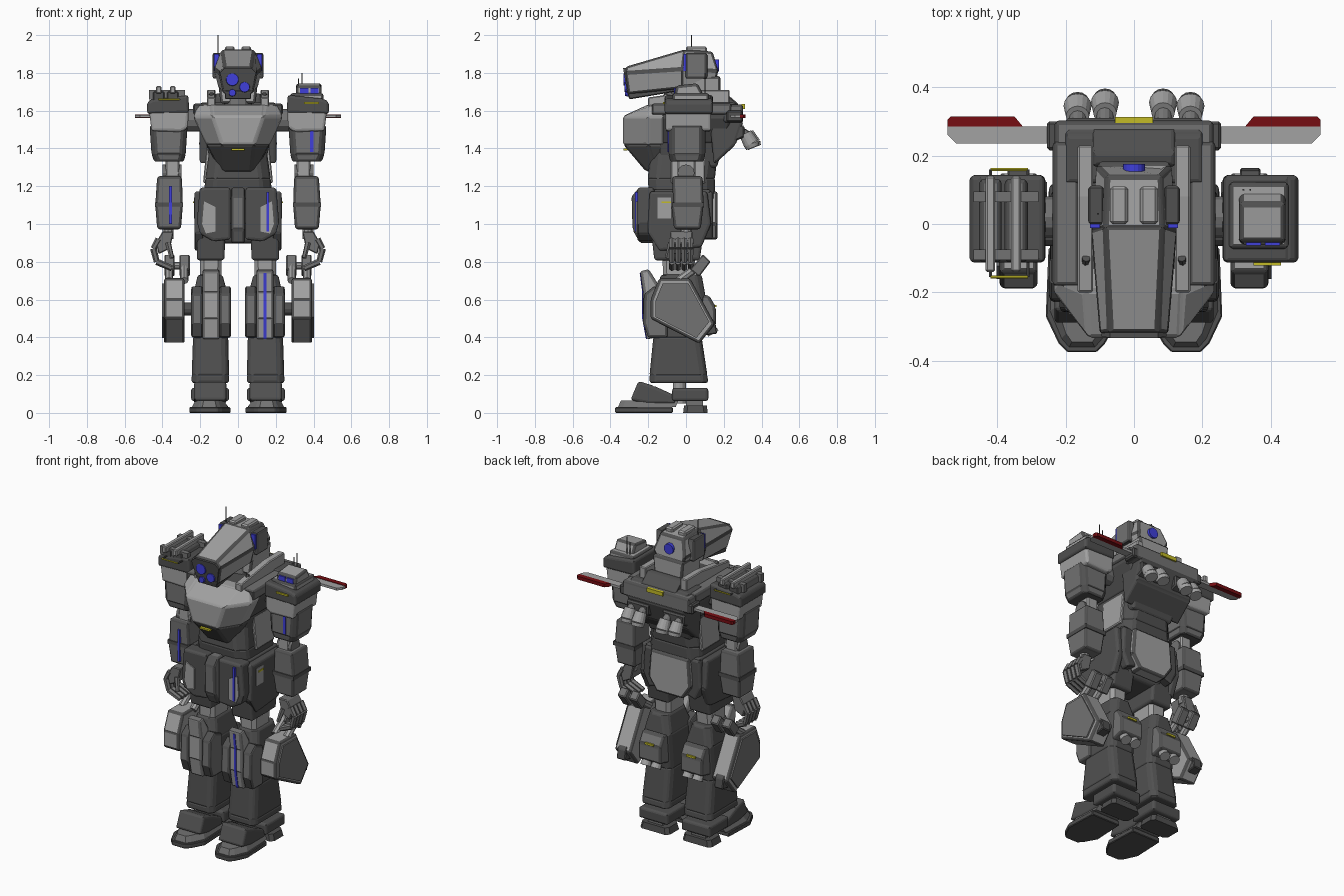
import bpy, bmesh
from mathutils import Vector, Matrix

def paint(name, *rgb):
    m = bpy.data.materials.new(name)
    m.diffuse_color = (*rgb, 1)
    return m

DARK, MID, LIGHT = (paint(n, v, v, v) for n, v in (("dark_grey", .08), ("mid_grey", .17), ("light_grey", .36)))
BLUE = paint("blue_sensor", .05, .05, .7)
RED = paint("red_trim", .18, .004, .006)
YELLOW = paint("yellow_mark", .55, .5, .02)

def finish(bm, name, sym=False, mat=DARK, pm=None, bevel=0.0, panel=0.0):
    """Chamfer the edges, raise panels (colour pm) on large faces, optionally mirror in x."""
    bmesh.ops.recalc_face_normals(bm, faces=bm.faces)
    if bevel:
        sharp = [e for e in bm.edges if e.calc_face_angle(0) > 0.45]
        bmesh.ops.bevel(bm, geom=sharp, offset=bevel, segments=1, affect='EDGES', clamp_overlap=True)
    if panel:
        big = [f for f in bm.faces if f.calc_area() > 0.004
               and min(e.calc_length() for e in f.edges) > 2.5 * panel]
        if big:
            bmesh.ops.inset_individual(bm, faces=big, thickness=panel, depth=0.003)
        for f in big:
            f.material_index = 1
    me = bpy.data.meshes.new(name)
    bm.to_mesh(me)
    bm.free()
    me.materials.append(mat)
    me.materials.append(pm or mat)
    todo = [(name + "_left" if sym else name, me)]
    if sym:
        other = me.copy()
        other.transform(Matrix.Scale(-1, 4, (1, 0, 0)))
        other.flip_normals()
        todo.append((name + "_right", other))
    for n, mesh in todo:
        bpy.context.collection.objects.link(bpy.data.objects.new(n, mesh))

def loft(name, rings, **k):
    bm = bmesh.new()
    vs = [[bm.verts.new(p) for p in r] for r in rings]
    n = len(vs[0])
    bm.faces.new(vs[0])
    bm.faces.new(vs[-1])
    for a, b in zip(vs, vs[1:]):
        for i in range(n):
            bm.faces.new((a[i], a[(i + 1) % n], b[(i + 1) % n], b[i]))
    finish(bm, name, **k)

def stack(name, secs, c=0.0, **k):
    """Rectangles (z, x0, x1, y0, y1) stacked upwards, corners cut by c."""
    rings = []
    for z, x0, x1, y0, y1 in secs:
        r = [(x0, y0), (x1, y0), (x1, y1), (x0, y1)]
        if c:
            r = [(x0 + c, y0), (x1 - c, y0), (x1, y0 + c), (x1, y1 - c),
                 (x1 - c, y1), (x0 + c, y1), (x0, y1 - c), (x0, y0 + c)]
        rings.append([(x, y, z) for x, y in r])
    loft(name, rings, **k)

def box(name, x0, x1, y0, y1, z0, z1, **k):
    stack(name, [(z0, x0, x1, y0, y1), (z1, x0, x1, y0, y1)], **k)

def side(name, pts, x0, x1, **k):
    """Side profile in (y, z) extruded along x."""
    loft(name, [[(x, y, z) for y, z in pts] for x in (x0, x1)], **k)

def front(name, pts, y0, y1, **k):
    """Front profile in (x, z) extruded along y."""
    loft(name, [[(x, y, z) for x, z in pts] for y in (y0, y1)], **k)

def cyl(name, a, b, r, r2=None, n=12, **k):
    a, b = Vector(a), Vector(b)
    rot = (b - a).to_track_quat('Z', 'Y').to_matrix().to_4x4()
    bm = bmesh.new()
    bmesh.ops.create_cone(bm, cap_ends=True, segments=n, radius1=r, radius2=r if r2 is None else r2,
                          depth=(b - a).length, matrix=Matrix.Translation((a + b) / 2) @ rot)
    finish(bm, name, **k)

S, SL, SM = dict(sym=True), dict(sym=True, mat=LIGHT), dict(sym=True, mat=MID)
P = dict(bevel=0.004, panel=0.01)

# Head: long visor helmet, rear block, face, eyes
loft("helmet_visor", [
    [(-.075, -.305, 1.69), (.075, -.305, 1.69), (.1, -.32, 1.80), (.07, -.317, 1.83), (-.07, -.317, 1.83), (-.1, -.32, 1.80)],
    [(-.1, -.02, 1.72), (.1, -.02, 1.72), (.125, -.02, 1.82), (.085, -.01, 1.92), (-.085, -.01, 1.92), (-.125, -.02, 1.82)],
    [(-.09, .16, 1.76), (.09, .16, 1.76), (.11, .17, 1.81), (.08, .14, 1.91), (-.08, .14, 1.91), (-.11, .17, 1.81)]], pm=LIGHT, **P)
loft("face_plate", [[(x, y - .02 * (z - 1.7) / .12, z) for x, z in ((-.07, 1.69), (.07, 1.69), (.095, 1.8), (.07, 1.825), (-.07, 1.825), (-.095, 1.8))]
                    for y in (-.29, -.312)])
side("jaw", [(-.3, 1.66), (-.315, 1.71), (0, 1.74), (0, 1.71)], -.07, .07, bevel=.005)
stack("head_rear_block", [(1.64, -.09, .09, -.01, .18), (1.78, -.105, .105, 0, .18)], pm=LIGHT, **P)
cyl("neck", (0, .04, 1.58), (0, .05, 1.68), .075, mat=MID)
for i, (x, y, z, r) in enumerate([(-.03, -.328, 1.765, .038), (.035, -.323, 1.725, .031), (-.03, -.32, 1.695, .021)]):
    cyl(f"eye_{i}", (x, -.29, z), (x, y - .003, z), r, r * .85, n=16, mat=BLUE)
box("ear_mount", .09, .132, .0, .11, 1.77, 1.905, pm=MID, **P, **S)
box("ear_sensor", .1, .128, -.012, .01, 1.81, 1.9, mat=BLUE, **S)
cyl("rear_eye", (0, .14, 1.84), (0, .175, 1.84), .032, n=16, mat=BLUE)
box("head_top_panel", .018, .07, 0, .11, 1.9, 1.94, bevel=.008, **SL)
cyl("head_antenna", (-.105, .03, 1.85), (-.105, .03, 2.0), .003, n=6)

# Chest: light faceted breast, dark hull below and behind
def chest_ring(z, fw, fy, w, sy, by):
    return [(-fw, fy, z), (fw, fy, z), (w, sy, z), (w, by, z), (-w, by, z), (-w, sy, z)]
loft("chest_breast", [chest_ring(1.42, .085, -.33, .165, -.2, -.12), chest_ring(1.57, .135, -.33, .235, -.2, -.12),
                      chest_ring(1.63, .14, -.2, .21, -.17, -.12)], mat=LIGHT, **P)
loft("chest_lower_hull", [chest_ring(1.28, .07, -.21, .09, -.16, .1), chest_ring(1.42, .084, -.328, .165, -.2, .15)], **P)
stack("torso", [(1.30, -.14, .14, -.13, .16), (1.43, -.165, .165, -.14, .2), (1.57, -.23, .23, -.15, .24), (1.63, -.21, .21, -.15, .24)], **P)
box("chest_vent", -.035, .035, -.332, -.31, 1.39, 1.4, mat=YELLOW)
stack("waist", [(1.13, -.18, .18, -.19, .15), (1.24, -.17, .17, -.2, .15), (1.42, -.145, .145, -.18, .17)], c=.05, **P)
front("flank_plate", [(.14, 1.2), (.185, 1.22), (.165, 1.42), (.14, 1.42)], -.08, .1, bevel=.005, **SL)
side("collar_rail", [(-.2, 1.60), (-.2, 1.67), (.08, 1.71), (.23, 1.71), (.23, 1.6)], .12, .165, bevel=.005, **SL)
box("shoulder_deck", .16, .235, -.18, .24, 1.58, 1.635, pm=MID, **P, **S)
cyl("collar_hose", (.15, -.17, 1.6), (.14, -.1, 1.69), .012, n=8, **S)

# Backpack with four nozzles and wings
side("backpack", [(.12, 1.64), (.26, 1.64), (.29, 1.62), (.3, 1.54), (.26, 1.42), (.15, 1.32)], -.2, .2, **P)
side("backpack_hump", [(.17, 1.62), (.17, 1.68), (.21, 1.69), (.28, 1.63)], -.12, .12, **P)
box("backpack_crossbar", -.23, .23, .2, .3, 1.54, 1.63, pm=MID, **P)
box("backpack_mark", -.055, .055, .295, .313, 1.61, 1.634, mat=YELLOW)
side("nozzle_bracket", [(.22, 1.54), (.31, 1.52), (.31, 1.46), (.22, 1.42)], .05, .2, bevel=.008, **S)
for i, (x, y) in enumerate([(.085, .36), (.165, .35)]):
    cyl(f"nozzle_neck_{i}", (x, .27, 1.5), (x, y - .02, 1.46), .025, **SM)
    cyl(f"nozzle_bell_{i}", (x, y - .035, 1.48), (x, y - .005, 1.425), .034, .041, n=16, **SL)
    cyl(f"nozzle_lip_{i}", (x, y - .005, 1.425), (x, y + .003, 1.405), .041, .036, n=16, **SL)
box("wing_root", .2, .255, .215, .3, 1.54, 1.6, bevel=.008, **S)
loft("wing", [[(x, y, z) for x, y in [(.24, .235), (.52, .235), (.545, .26), (.545, .285), (.24, .285)]] for z in (1.563, 1.578)], **SL)
loft("wing_trim", [[(x, y, z) for x, y in [(.325, .285), (.545, .285), (.545, .305), (.535, .315), (.35, .315)]] for z in (1.56, 1.581)], sym=True, mat=RED)

# Arms
cyl("shoulder_joint", (.19, .02, 1.55), (.3, .02, 1.55), .06, **SM)
front("pauldron", [(.262, 1.59), (.478, 1.585), (.478, 1.645), (.45, 1.66), (.265, 1.68)], -.11, .14, **P, **S)
front("pauldron_band", [(.268, 1.51), (.3, 1.49), (.455, 1.495), (.468, 1.6), (.264, 1.6)], -.105, .13, **P, **SL)
stack("upper_arm", [(1.33, .29, .44, -.08, .09), (1.37, .28, .455, -.09, .1), (1.52, .27, .465, -.09, .1)], c=.02, pm=MID, **P, **S)
box("arm_stripe", .38, .4, -.097, -.085, 1.38, 1.5, mat=BLUE)
box("elbow_link", .31, .385, -.045, .05, 1.2, 1.36, bevel=.008, **SL)
cyl("elbow_joint", (.3, .0, 1.27), (.4, .0, 1.27), .045, **SM)
stack("forearm_upper", [(1.1, .295, .435, -.065, .09), (1.25, .3, .425, -.07, .085)], pm=MID, **P, **S)
stack("forearm_lower", [(.975, .305, .425, -.06, .075), (1.1, .295, .435, -.075, .09)], pm=MID, **P, **S)
box("forearm_cuff", .29, .44, -.075, .096, 1.09, 1.115, **S)
box("forearm_stripe", -.365, -.35, -.08, -.06, 1.0, 1.2, mat=BLUE)

# Hands with curled fingers
cyl("wrist", (.37, 0, .92), (.37, 0, 1.0), .03, n=10, **SL)
front("palm", [(.34, .96), (.4, .96), (.435, .9), (.42, .84), (.36, .87)], -.085, .035, bevel=.005, **SM)
knuckles = [(.42, .92), (.448, .87), (.43, .8), (.35, .765)]
for f in range(4):
    y = -.075 + f * .033
    for j, (a, b) in enumerate(zip(knuckles, knuckles[1:])):
        cyl(f"finger_{f}_{j}", (a[0], y, a[1]), (b[0], y, b[1]), .0175, .0155, n=6, **SM)
cyl("thumb", (.37, -.08, .9), (.35, -.1, .82), .016, .012, n=6, **SM)

# Left shoulder sensor pod, right shoulder launch rails
box("pod_base", .28, .45, -.07, .12, 1.65, 1.69, pm=LIGHT, **P)
side("sensor_pod", [(-.06, 1.67), (-.05, 1.73), (.06, 1.742), (.09, 1.68)], .31, .44, pm=LIGHT, **P)
for i, x in enumerate((.35, .405)):
    box(f"pod_lens_{i}", x - .022, x + .022, -.063, -.045, 1.685, 1.72, mat=BLUE)
for i, (x, z) in enumerate([(.32, 1.77), (.34, 1.8)]):
    cyl(f"pod_antenna_{i}", (x, .1, 1.67), (x, .1, z), .003, n=6)
box("pod_mark", .35, .43, -.122, -.11, 1.635, 1.645, mat=YELLOW)
for i, x in enumerate((-.42, -.345)):
    box(f"rail_block_{i}", x - .03, x + .03, -.11, .13, 1.64, 1.7, pm=MID, **P)
    box(f"rail_bar_{i}", x - .014, x + .014, -.14, .14, 1.69, 1.73, bevel=.005, mat=LIGHT)
for i, y in enumerate((-.09, .08)):
    box(f"rail_clamp_{i}", -.47, -.28, y - .015, y + .015, 1.66, 1.71, mat=MID)
for y, n in ((-.155, "front"), (.16, "rear")):
    cyl(f"shoulder_grip_{n}", (-.42, y, 1.66), (-.31, y, 1.66), .005, n=6, mat=YELLOW)
    for x in (-.42, -.31):
        cyl(f"shoulder_grip_{n}_post", (x, y, 1.66), (x, 0, 1.66), .005, n=6)

# Hips: crotch guard and skirt armour
stack("pelvis", [(.9, -.1, .1, -.14, .08), (1.0, -.17, .17, -.17, .12), (1.18, -.19, .19, -.19, .13)], **P)
side("crotch_guard", [(-.28, .97), (-.285, 1.15), (-.25, 1.19), (-.15, 1.19), (-.17, .9), (-.24, .9)], -.035, .035, pm=MID, **P)
front("front_skirt", [(.042, 1.19), (.2, 1.19), (.215, 1.0), (.2, .95), (.13, .91), (.042, .92)], -.255, -.17, **P, **S)
front("front_skirt_plate", [(.12, 1.09), (.18, 1.12), (.19, 1.0), (.17, .95), (.12, .96)], -.265, -.24, **SL)
box("skirt_stripe", .15, .165, -.269, -.25, .96, 1.17, mat=BLUE)
side("side_skirt", [(-.19, 1.17), (.11, 1.17), (.13, 1.0), (.08, .88), (-.14, .86), (-.2, .95)], .185, .228, **P, **S)
front("rear_skirt", [(-.13, 1.17), (.13, 1.17), (.145, 1.0), (.09, .92), (-.09, .92), (-.145, 1.0)], .09, .165, pm=LIGHT, **P)
front("rear_side_skirt", [(.1, 1.17), (.19, 1.17), (.2, 1.0), (.16, .92), (.1, .94)], .08, .14, **P, **S)
box("side_skirt_plate", .22, .234, -.15, -.08, 1.03, 1.14, **SL)
box("skirt_mark", .23, .238, -.13, -.08, 1.11, 1.12, sym=True, mat=YELLOW)

# Legs
stack("thigh", [(.68, .09, .2, -.12, .04), (1.0, .08, .2, -.13, .06)], c=.02, **SL)
stack("thigh_armour", [(.81, .075, .215, -.165, .07), (.95, .07, .215, -.18, .09)], **P, **S)
stack("lower_leg", [(.16, .05, .243, -.19, .115), (.2, .05, .242, -.19, .11), (.4, .055, .235, -.17, .08),
                    (.62, .055, .235, -.16, .1), (.73, .085, .21, -.13, .08)], c=.025, **P, **S)
side("knee_plate", [(-.205, .39), (-.225, .5), (-.225, .64), (-.24, .75), (-.2, .76), (-.15, .68), (-.15, .4)], .1, .185, mat=MID, pm=LIGHT, **P, **S)
side("leg_stripe", [(-.212, .39), (-.232, .5), (-.232, .64), (-.245, .74), (-.2, .74), (-.19, .4)], .135, .15, mat=BLUE)
for x, n in ((.04, "inner"), (.19, "outer")):
    side(f"knee_pod_{n}", [(-.2, .4), (-.225, .47), (-.22, .63), (-.17, .67), (-.1, .64), (-.1, .4)], x, x + .055, pm=MID, **P, **S)
side("calf_booster", [(.07, .62), (.12, .62), (.155, .56), (.155, .46), (.07, .44)], .07, .22, pm=MID, **P, **S)
box("calf_mark", .115, .175, .14, .162, .56, .572, sym=True, mat=YELLOW)
for i, x in enumerate((.11, .18)):
    cyl(f"calf_nozzle_{i}", (x, .11, .48), (x, .145, .42), .024, .032, n=14, **SL)

# Side shields on bent hangers
shield = [(-.14, .71), (.02, .71), (.15, .47), (.07, .37), (-.185, .5), (-.185, .6)]
side("shield", shield, .285, .39, pm=LIGHT, **P, **S)
side("shield_face", [(y * .85 - .004, .55 + (z - .55) * .85) for y, z in shield], .38, .402, **SM)
side("shield_rear_lug", [(.08, .56), (.155, .48), (.165, .42), (.1, .41)], .31, .37, bevel=.005, **S)
for i, x in enumerate((.285, .365)):
    cyl(f"hanger_post_{i}", (x, -.04, .7), (x, .07, .78), .022, n=8, **SL)
    side(f"hanger_block_{i}", [(.02, .76), (.09, .84), (.13, .8), (.07, .72)], x - .03, x + .025, bevel=.006, **SM)
cyl("hanger_bar", (.27, .07, .78), (.38, .07, .78), .02, n=8, **SL)
cyl("shield_mount", (.22, -.03, .55), (.3, -.03, .55), .035, **S)

# Feet
toe = [(.085, -.35), (.11, -.375), (.195, -.375), (.22, -.35), (.258, -.27), (.25, -.07), (.05, -.07), (.04, -.27)]
loft("toe_sole", [[(x, y, z) for x, y in toe] for z in (0, .03)], bevel=.004, **S)
loft("toe_cap", [[(.15 + (x - .15) * s, y + d, z) for x, y in toe] for z, s, d in ((.03, .88, .015), (.065, .7, .03))], **SM)
side("instep", [(-.29, .07), (-.25, .165), (-.17, .14), (-.06, .09), (-.06, .05), (-.2, .05)], .065, .23, **P, **S)
cyl("ankle", (.147, -.035, .05), (.147, -.035, .2), .035, **SL)
box("heel_block", .05, .245, -.07, .115, .065, .13, **P, **S)
box("heel_post", .1, .2, .0, .09, .03, .08, **SM)
stack("heel_sole", [(0, .045, .25, -.015, .115), (.04, .055, .24, -.01, .11)], c=.02, **S)
